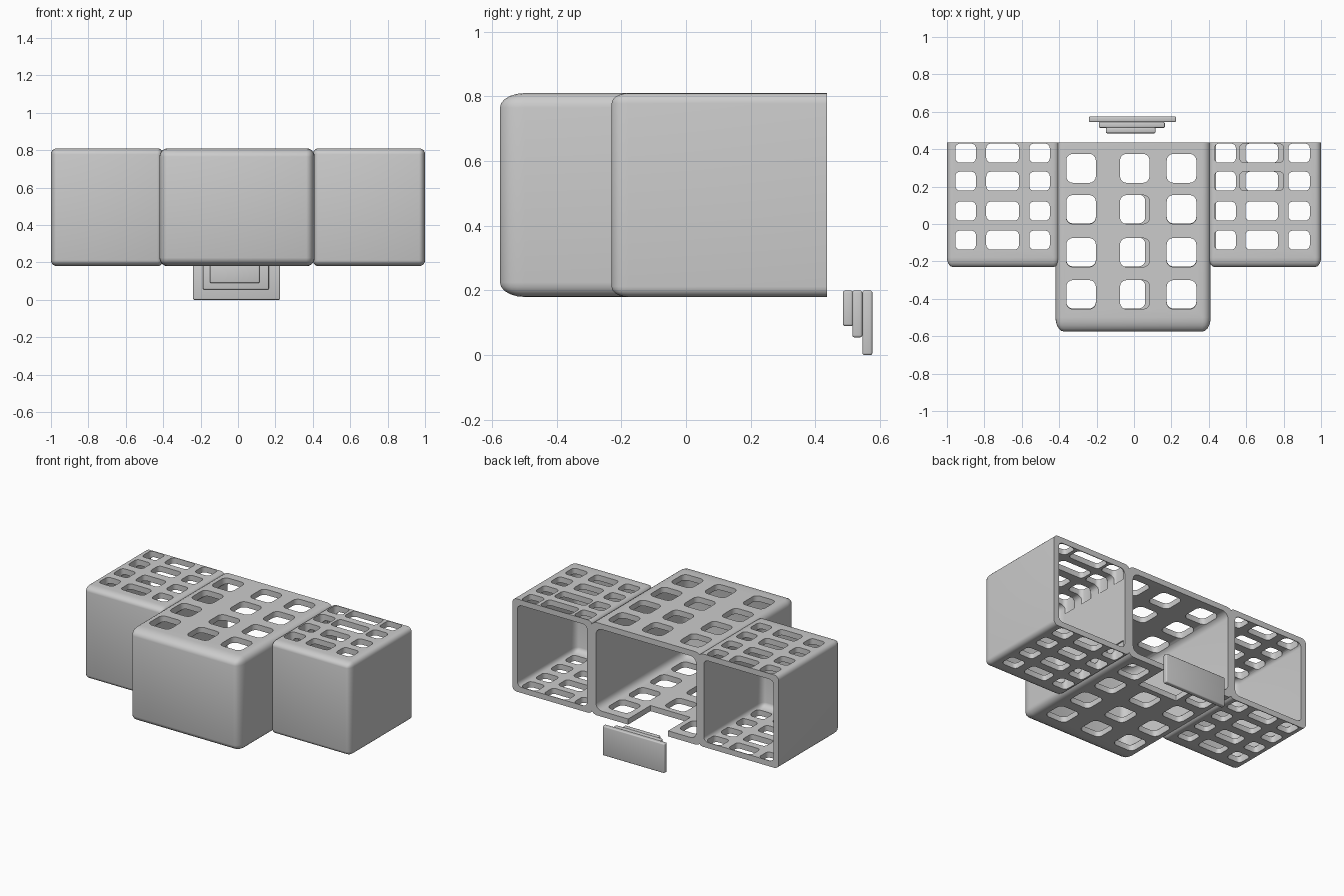
import bpy, bmesh, math
from mathutils import Vector

if "Cube" in bpy.data.objects:
    bpy.data.objects.remove(bpy.data.objects["Cube"])

BACK, Z0, Z1 = 0.435, 0.18, 0.81
WALL = 0.038


def make_object(name, bm):
    bmesh.ops.recalc_face_normals(bm, faces=bm.faces)
    me = bpy.data.meshes.new(name)
    bm.to_mesh(me)
    bm.free()
    ob = bpy.data.objects.new(name, me)
    bpy.context.collection.objects.link(ob)
    return ob


def box(name, lo, hi, r, stretch=1.0, open_back=True, segs=5):
    """Rounded box; rounding is stretched along y, back rim stays square."""
    bm = bmesh.new()
    bmesh.ops.create_cube(bm, size=1)
    lo, hi = Vector(lo), Vector(hi)
    for v in bm.verts:
        v.co = Vector([(lo[i] + hi[i]) / 2 + v.co[i] * (hi[i] - lo[i]) for i in range(3)])
        v.co.y /= stretch
    top = hi.y / stretch - 1e-5
    edges = [e for e in bm.edges
             if not (open_back and all(v.co.y > top for v in e.verts))]
    bmesh.ops.bevel(bm, geom=edges, offset=r, segments=segs, profile=0.5, affect='EDGES')
    for v in bm.verts:
        v.co.y *= stretch
    return make_object(name, bm)


def add_window(bm, x0, x1, y0, y1, z0, z1, r):
    """Rounded rectangular prism added to a cutter mesh."""
    pts = []
    for cx, cy, a in ((x1 - r, y1 - r, 0), (x0 + r, y1 - r, 90),
                      (x0 + r, y0 + r, 180), (x1 - r, y0 + r, 270)):
        for i in range(5):
            t = math.radians(a + 22.5 * i)
            pts.append((cx + r * math.cos(t), cy + r * math.sin(t)))
    low = [bm.verts.new((x, y, z0)) for x, y in pts]
    high = [bm.verts.new((x, y, z1)) for x, y in pts]
    n = len(pts)
    bm.faces.new(low[::-1])
    bm.faces.new(high)
    for i in range(n):
        j = (i + 1) % n
        bm.faces.new((low[i], low[j], high[j], high[i]))


def subtract(ob, cutter):
    m = ob.modifiers.new("cut", 'BOOLEAN')
    m.operation, m.solver, m.object = 'DIFFERENCE', 'EXACT', cutter
    bpy.context.view_layer.objects.active = ob
    bpy.ops.object.modifier_apply(modifier=m.name)
    bpy.data.objects.remove(cutter)


def smooth(ob):
    bpy.ops.object.select_all(action='DESELECT')
    ob.select_set(True)
    bpy.context.view_layer.objects.active = ob
    bpy.ops.object.shade_smooth_by_angle(angle=math.radians(30))


def block(name, x0, x1, y0, r, stretch, cuts):
    """Hollow block with windows through its upper and lower walls."""
    ob = box(name, (x0, y0, Z0), (x1, BACK, Z1), r, stretch)
    hollow = box("hollow", (x0 + WALL, y0 + WALL, Z0 + WALL),
                 (x1 - WALL, BACK + 0.1, Z1 - WALL), r, stretch)
    subtract(ob, hollow)
    bm = bmesh.new()
    for side, a, b, c, d, rr in cuts:
        z = (Z1 - 0.1, Z1 + 0.1) if side == "upper" else (Z0 - 0.1, Z0 + 0.1)
        add_window(bm, a, b, c, d, *z, rr)
    subtract(ob, make_object("windows", bm))
    smooth(ob)


# central block: 3 x 4 square windows, doorway notch in the lower wall
cuts = [("lower", -0.17, 0.13, 0.195, BACK + 0.1, 0.005)]
for row, y in enumerate((0.22, 0.0, -0.23, -0.455)):
    for col, x in enumerate((-0.362, -0.075, 0.175)):
        cuts.append(("upper", x, x + 0.158, y, y + 0.155, 0.035))
        if col == 1 and row == 0:
            continue
        xl = x - 0.023 if col == 1 else x
        if row == 0:
            cuts.append(("lower", xl, xl + 0.158, y, y + 0.155, 0.035))
        else:
            cuts.append(("lower", xl, xl + 0.158, y + 0.003, y + 0.158, 0.035))
block("central_block", -0.42, 0.41, -0.575, 0.045, 1.7, cuts)

# wings: narrow, wide, narrow windows in four rows
left_cols = ((-0.955, -0.845), (-0.79, -0.615), (-0.56, -0.45))
right_cols = ((0.43, 0.545), (0.595, 0.77), (0.825, 0.94))
for name, x0, x1, cols in (("left_wing", -1.0, -0.4, left_cols),
                           ("right_wing", 0.4, 1.0, right_cols)):
    cuts = []
    for row, y in enumerate((0.328, 0.178, 0.018, -0.137)):
        for col, (a, b) in enumerate(cols):
            if name == "right_wing" and col == 0:
                a = max(a, x0 + 0.03)
            for side in ("upper", "lower"):
                g = 0.03 if (name == "right_wing" and side == "upper"
                             and col == 1 and row < 2) else 0
                cuts.append((side, a - g, b + g, y, y + 0.102, 0.025))
    block(name, x0, x1, -0.23, 0.032, 1.6, cuts)

# entrance steps
for name, x0, x1, y0, z0 in (("lower_step", -0.24, 0.225, 0.545, 0.0),
                             ("middle_step", -0.187, 0.165, 0.514, 0.055),
                             ("upper_step", -0.15, 0.115, 0.485, 0.09)):
    smooth(box(name, (x0, y0, z0), (x1, y0 + 0.031, 0.2), 0.007, 1.0, False, 3))
